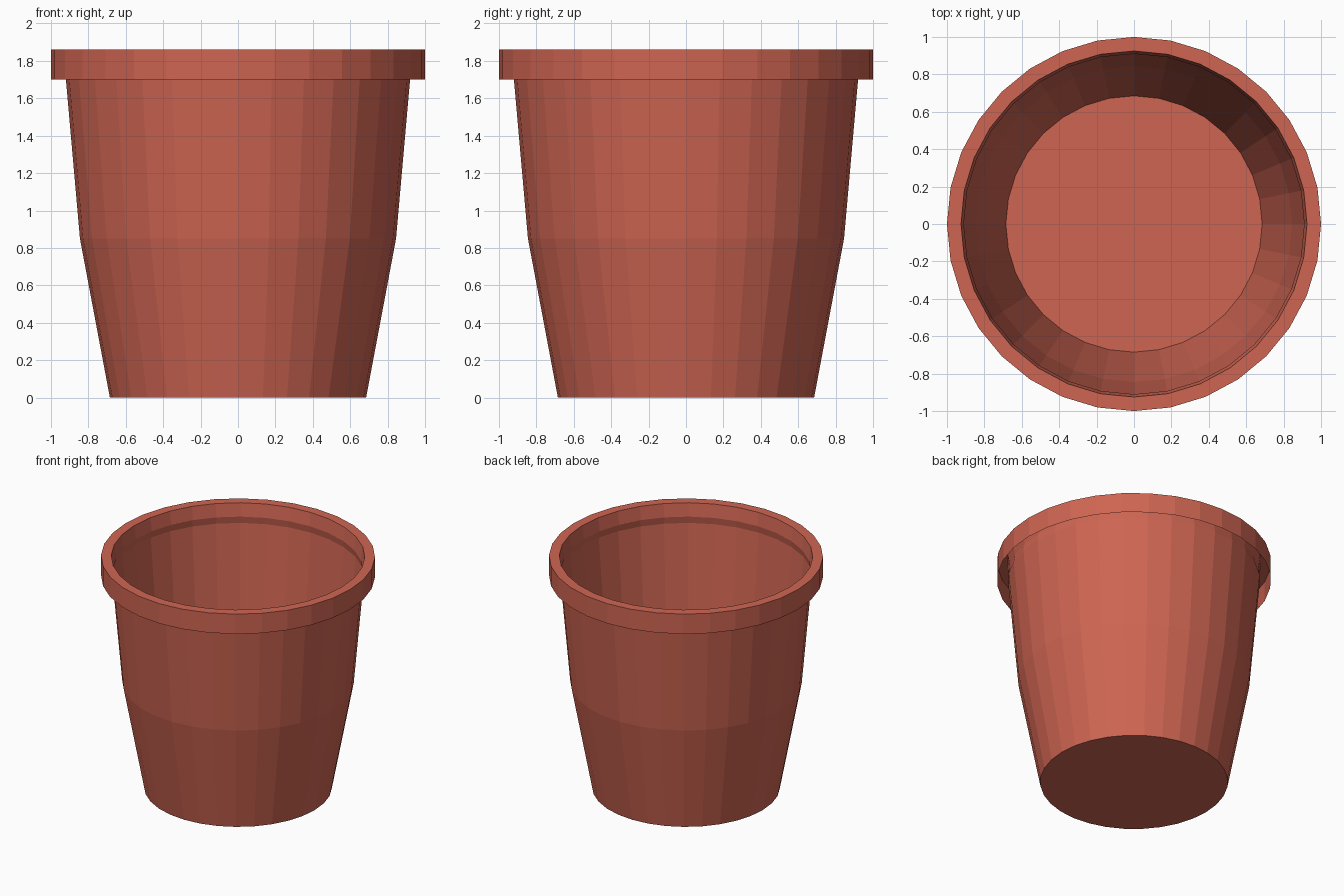
import bpy, bmesh, math

if "Cube" in bpy.data.objects:
    bpy.data.objects.remove(bpy.data.objects["Cube"])

SEGMENTS = 32

terracotta = bpy.data.materials.new("terracotta")
terracotta.diffuse_color = (0.62, 0.13, 0.085, 1)
terracotta.use_nodes = True
terracotta.node_tree.nodes["Principled BSDF"].inputs["Base Color"].default_value = terracotta.diffuse_color


def lathe(name, profile, cap_bottom=False):
    """Revolve (radius, height) points around z."""
    bm = bmesh.new()
    rings = []
    for r, z in profile:
        rings.append([bm.verts.new((r * math.cos(2 * math.pi * i / SEGMENTS),
                                    r * math.sin(2 * math.pi * i / SEGMENTS), z))
                      for i in range(SEGMENTS)])
    for a, b in zip(rings, rings[1:]):
        for i in range(SEGMENTS):
            j = (i + 1) % SEGMENTS
            bm.faces.new((a[i], a[j], b[j], b[i]))
    if cap_bottom:
        bm.faces.new(rings[0][::-1])
    mesh = bpy.data.meshes.new(name)
    bm.to_mesh(mesh)
    bm.free()
    mesh.materials.append(terracotta)
    obj = bpy.data.objects.new(name, mesh)
    bpy.context.collection.objects.link(obj)
    return obj


# Thin tapered wall and floor, pinched slightly under the rim,
# then folded over the lip into a hanging skirt
lathe("flower_pot", [(0.685, 0), (0.845, 0.85), (0.92, 1.70), (0.91, 1.755),
                     (0.925, 1.86), (1.0, 1.86), (1.0, 1.70)], cap_bottom=True)
